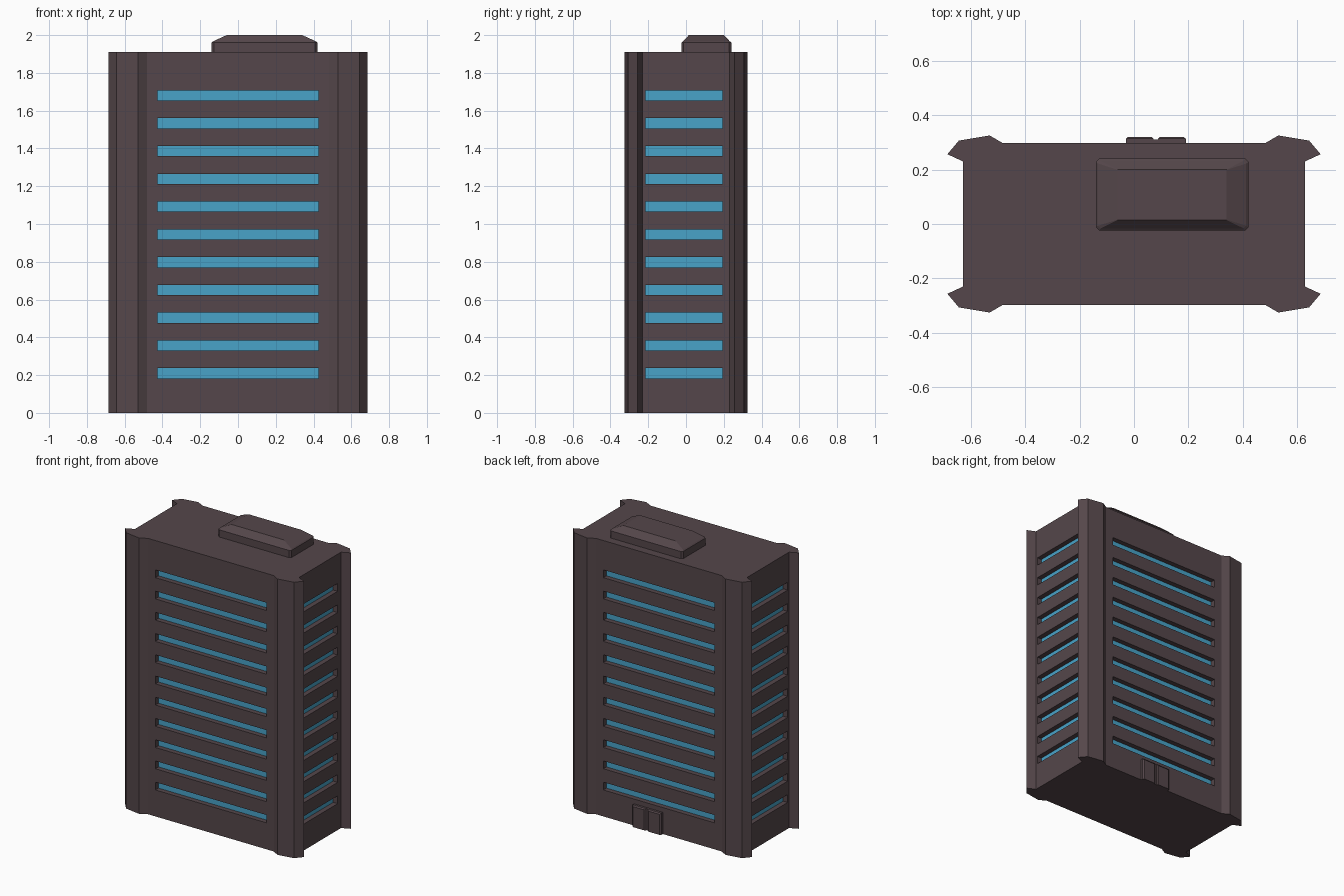
import bpy, bmesh
from mathutils import Vector

if "Cube" in bpy.data.objects:
    bpy.data.objects.remove(bpy.data.objects["Cube"])


def material(name, rgb):
    m = bpy.data.materials.new(name)
    m.diffuse_color = (*rgb, 1)
    m.use_nodes = True
    m.node_tree.nodes["Principled BSDF"].inputs["Base Color"].default_value = m.diffuse_color
    return m


WALL = material("dark_wall", (0.09, 0.062, 0.069))
GLASS = material("blue_glass", (0.065, 0.366, 0.578))


def finish(name, bm, mat):
    bmesh.ops.recalc_face_normals(bm, faces=bm.faces)
    me = bpy.data.meshes.new(name)
    bm.to_mesh(me)
    bm.free()
    me.materials.append(mat)
    ob = bpy.data.objects.new(name, me)
    bpy.context.collection.objects.link(ob)
    return ob


def loft(name, rings, mat):
    """Skin a stack of equal-length rings and cap both ends."""
    bm = bmesh.new()
    vs = [[bm.verts.new(p) for p in r] for r in rings]
    n = len(vs[0])
    for a, b in zip(vs, vs[1:]):
        for i in range(n):
            bm.faces.new((a[i], a[(i + 1) % n], b[(i + 1) % n], b[i]))
    bm.faces.new(vs[0])
    bm.faces.new(vs[-1])
    return finish(name, bm, mat)


def boxes(name, spans, mat):
    """One mesh holding a box for every (low corner, high corner) pair."""
    bm = bmesh.new()
    for lo, hi in spans:
        lo, hi = Vector(lo), Vector(hi)
        vs = bmesh.ops.create_cube(bm, size=1)["verts"]
        for v in vs:
            v.co = (lo + hi) / 2 + v.co * (hi - lo)
    return finish(name, bm, mat)


def ring(x0, x1, y0, y1, z, c):
    """Rectangle with clipped corners at height z."""
    return [(x0 + c, y0, z), (x1 - c, y0, z), (x1, y0 + c, z), (x1, y1 - c, z),
            (x1 - c, y1, z), (x0 + c, y1, z), (x0, y1 - c, z), (x0, y0 + c, z)]


# Tower: plan outline with faceted corner pillars, mirrored from one quarter
quarter = [(0.628, 0.23), (0.685, 0.256), (0.643, 0.306), (0.53, 0.325), (0.482, 0.297)]
half = quarter + [(-x, y) for x, y in reversed(quarter)]
outline = half + [(-x, -y) for x, y in half]
tower = loft("tower_body", [[(x, y, z) for x, y in outline] for z in (0, 1.91)], WALL)


# Window bands: recessed slots on all four sides, each with a glass strip
def bands(near, far):
    spans = []
    for i in range(11):
        z = 0.21 + i * 0.147
        z0, z1 = z - 0.027, z + 0.027
        for s in (-1, 1):
            ys = sorted((s * (0.297 - near), s * (0.297 - far)))
            spans.append(((-0.425, ys[0], z0), (0.425, ys[1], z1)))
            xs = sorted((s * (0.628 - near), s * (0.628 - far)))
            spans.append(((xs[0], -0.215, z0), (xs[1], 0.193, z1)))
    return spans


cutter = boxes("slot_cutter", bands(-0.05, 0.036), WALL)
cutter.hide_render = True
mod = tower.modifiers.new("slots", 'BOOLEAN')
mod.object = cutter
mod.operation = 'DIFFERENCE'
mod.solver = 'EXACT'
bpy.context.view_layer.objects.active = tower
bpy.ops.object.modifier_apply(modifier=mod.name)
bpy.data.objects.remove(cutter)
boxes("window_strips", bands(0.034, 0.038), GLASS)

# Rooftop unit with a hipped lid
loft("roof_unit", [ring(-0.14, 0.42, -0.024, 0.24, 1.905, 0.012),
                   ring(-0.14, 0.42, -0.024, 0.24, 1.96, 0.012),
                   ring(-0.132, 0.412, -0.016, 0.232, 1.967, 0.01),
                   ring(-0.06, 0.34, 0.015, 0.2, 2.0, 0.001)], WALL)

# Double entrance door on the back
boxes("door_frame", [((-0.03, 0.29, 0), (0.19, 0.311, 0.15))], WALL)
for name, x0, x1 in (("door_left", -0.03, 0.072), ("door_right", 0.088, 0.19)):
    rings = []
    for y, d in ((0.295, 0), (0.313, 0), (0.32, 0.008)):
        rings.append([(x0 + d, y, 0), (x1 - d, y, 0),
                      (x1 - d, y, 0.15 - d), (x0 + d, y, 0.15 - d)])
    loft(name, rings, WALL)
